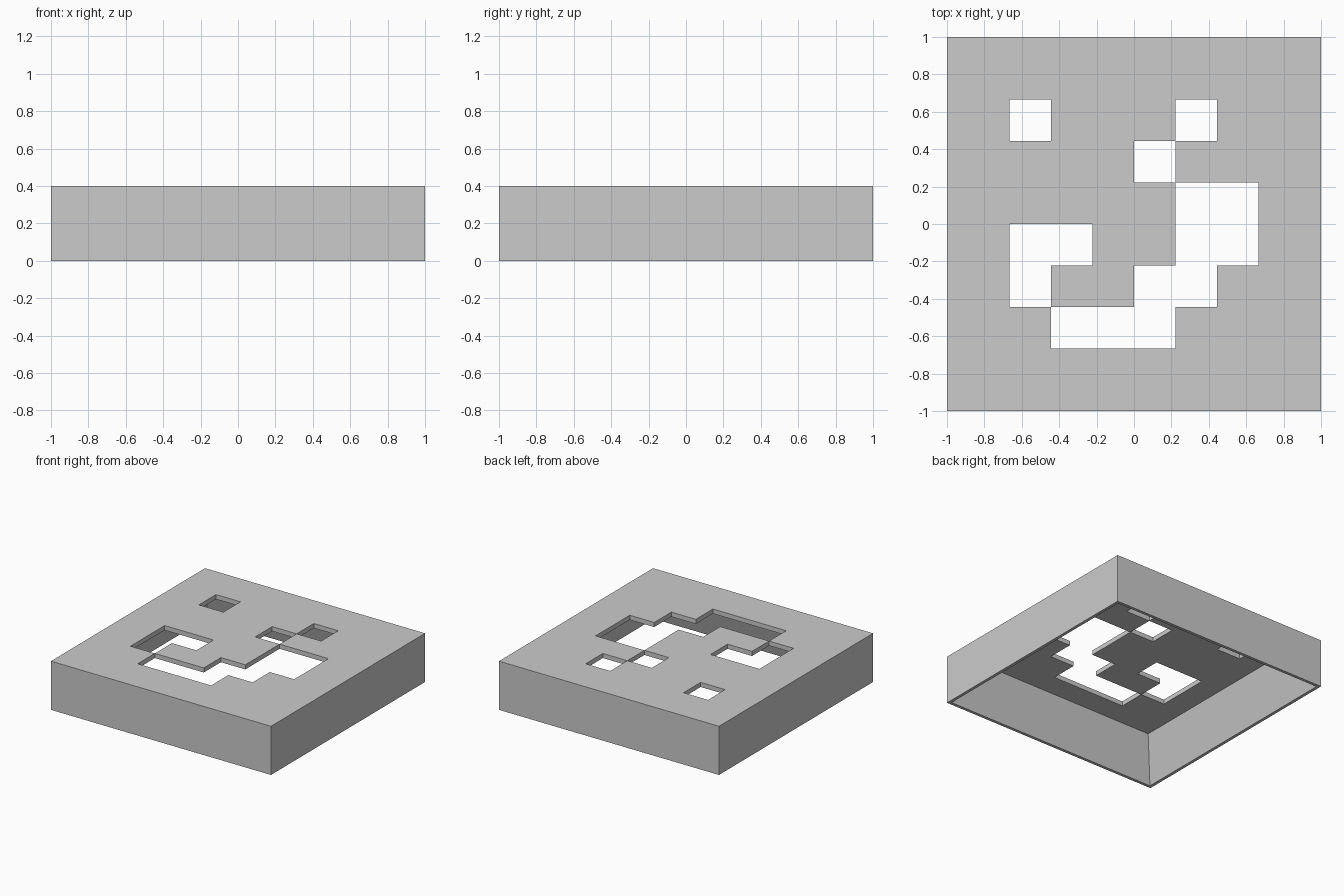
import bpy
import bmesh

cube = bpy.data.objects.get("Cube")
if cube:
    bpy.data.objects.remove(cube)

HEIGHT, CEILING = 0.4, 0.362
RIM, INNER = 0.975, 0.865      # inner half widths at the rim and the ceiling
CELL = 2 / 9
PATTERN = ["#...#.",
           "...#..",
           "....##",
           "##..##",
           "#..##.",
           ".###.."]

grey = bpy.data.materials.new("plain grey")
grey.use_nodes = True
colour = (0.6, 0.6, 0.6, 1)
grey.diffuse_color = colour
grey.node_tree.nodes["Principled BSDF"].inputs["Base Color"].default_value = colour

bm = bmesh.new()


def ring(half, z):
    return [(-half, -half, z), (half, -half, z), (half, half, z), (-half, half, z)]


def quad(points):
    bm.faces.new([bm.verts.new(p) for p in points])


def band(low, high):
    for i in range(4):
        j = (i + 1) % 4
        quad([low[i], low[j], high[j], high[i]])


def is_hole(col, row):
    return 0 <= col < 6 and 0 <= row < 6 and PATTERN[5 - row][col] == "#"


def lines(edge):
    return [-edge] + [(i - 3) * CELL for i in range(7)] + [edge]


# Outer walls, bottom rim and sloping inner walls
band(ring(1, 0), ring(1, HEIGHT))
band(ring(RIM, 0), ring(1, 0))
band(ring(INNER, CEILING), ring(RIM, 0))

# Top plate and ceiling, leaving the pattern cells open
for edge, z, upward in ((1, HEIGHT, True), (INNER, CEILING, False)):
    g = lines(edge)
    for c in range(8):
        for r in range(8):
            if not is_hole(c - 1, r - 1):
                pts = [(g[c], g[r], z), (g[c + 1], g[r], z),
                       (g[c + 1], g[r + 1], z), (g[c], g[r + 1], z)]
                quad(pts if upward else pts[::-1])

# Walls of the openings, wherever an open cell meets a solid one
g = lines(1)
for c in range(6):
    for r in range(6):
        if is_hole(c, r):
            x0, x1, y0, y1 = g[c + 1], g[c + 2], g[r + 1], g[r + 2]
            sides = (((0, -1), (x1, y0), (x0, y0)), ((1, 0), (x1, y1), (x1, y0)),
                     ((0, 1), (x0, y1), (x1, y1)), ((-1, 0), (x0, y0), (x0, y1)))
            for (dc, dr), a, b in sides:
                if not is_hole(c + dc, r + dr):
                    quad([(*a, CEILING), (*b, CEILING), (*b, HEIGHT), (*a, HEIGHT)])

bmesh.ops.remove_doubles(bm, verts=bm.verts, dist=0.0001)
mesh = bpy.data.meshes.new("pattern_block")
bm.to_mesh(mesh)
bm.free()
mesh.materials.append(grey)
block = bpy.data.objects.new("pattern_block", mesh)
bpy.context.collection.objects.link(block)
